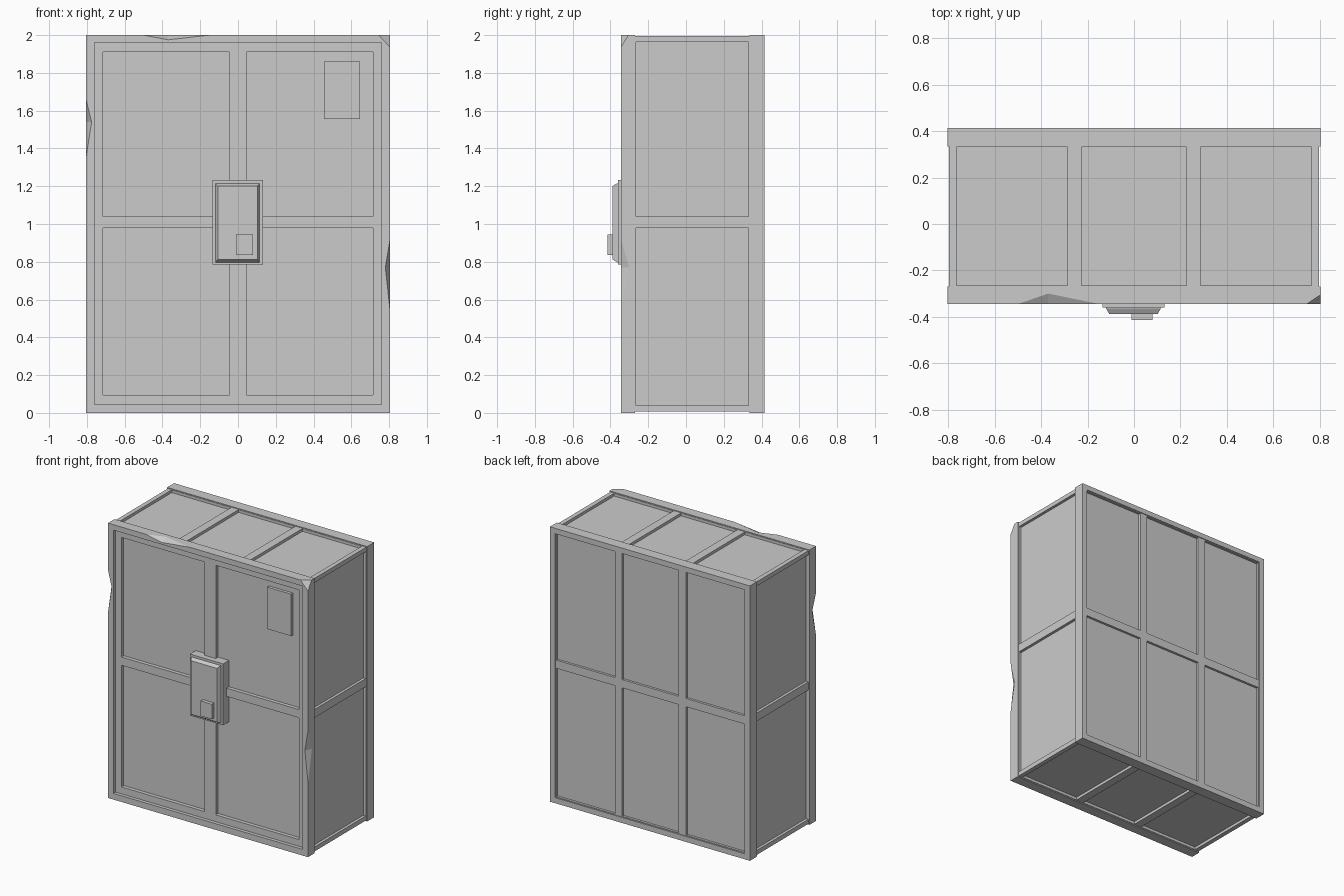
import bpy, bmesh
from mathutils import Vector

if "Cube" in bpy.data.objects:
    bpy.data.objects.remove(bpy.data.objects["Cube"])


def to_object(name, bm):
    bmesh.ops.recalc_face_normals(bm, faces=bm.faces)
    mesh = bpy.data.meshes.new(name)
    bm.to_mesh(mesh)
    bm.free()
    ob = bpy.data.objects.new(name, mesh)
    bpy.context.collection.objects.link(ob)
    return ob


def loft(bm, sections):
    """Closed skin through rectangles (y, x0, x1, z0, z1), front to back."""
    rings = [[bm.verts.new((x, y, z)) for x, z in ((x0, z0), (x1, z0), (x1, z1), (x0, z1))]
             for y, x0, x1, z0, z1 in sections]
    for a, b in zip(rings, rings[1:]):
        for i in range(4):
            j = (i + 1) % 4
            bm.faces.new((a[i], a[j], b[j], b[i]))
    bm.faces.new(rings[0])
    bm.faces.new(rings[-1])


def box(bm, xs, ys, zs):
    loft(bm, [(y, *xs, *zs) for y in ys])


def chip(bm, points, pivot_ids):
    """Tetrahedral cutter, enlarged about a point lying on its cutting planes."""
    pts = [Vector(p) for p in points]
    pivot = sum((pts[i] for i in pivot_ids), Vector()) / len(pivot_ids)
    v = [bm.verts.new(pivot + (p - pivot) * 1.5) for p in pts]
    for ids in ((0, 1, 2), (0, 1, 3), (0, 2, 3), (1, 2, 3)):
        bm.faces.new([v[i] for i in ids])


def cut(target, bm):
    cutter = to_object("cutter", bm)
    cutter.hide_render = True
    mod = target.modifiers.new("cut", 'BOOLEAN')
    mod.operation = 'DIFFERENCE'
    mod.solver = 'EXACT'
    mod.use_self = True
    mod.object = cutter
    bpy.context.view_layer.objects.active = target
    bpy.ops.object.modifier_apply(modifier=mod.name)
    bpy.data.objects.remove(cutter)


# cabinet body: front and back rims slightly proud of the walls
W, F, B = 0.805, -0.345, 0.415
F2, B2 = -0.27, 0.335
rim, wall = (-W, W, 0, 2), (-0.798, 0.798, 0.007, 1.994)
bm = bmesh.new()
loft(bm, [(F, *rim), (F2, *rim), (F2, *wall), (B2, *wall), (B2, *rim), (B, *rim)])
body = to_object("cabinet_body", bm)

columns = ((-0.765, -0.287), (-0.227, 0.227), (0.287, 0.765))
rows = ((0.04, 0.98), (1.04, 1.963))

# door recess, shallow back recess, side / top / bottom panels, edge chips
bm = bmesh.new()
box(bm, (-0.76, 0.76), (-0.5, -0.32), (0.045, 1.96))
box(bm, (-0.765, 0.765), (0.409, 0.5), (0.04, 1.963))
for zs in rows:
    for xs in ((0.778, 0.9), (-0.9, -0.778)):
        box(bm, xs, (-0.266, 0.331), zs)
for xs in columns:
    for zs in ((1.974, 2.1), (-0.1, 0.027)):
        box(bm, xs, (-0.266, 0.331), zs)
chip(bm, [(-0.50, F, 2), (-0.15, F, 2), (-0.37, F, 1.975), (-0.37, -0.30, 2)], (2, 3))
chip(bm, [(-W, F, 1.35), (-W, F, 1.66), (-0.775, F, 1.54), (-W, -0.30, 1.54)], (2, 3))
chip(bm, [(W, F, 0.54), (W, F, 0.92), (0.78, F, 0.77), (W, -0.30, 0.77)], (2, 3))
chip(bm, [(0.745, F, 2), (W, -0.305, 2), (W, F, 1.935), (W, F, 2)], (0, 1, 2))
cut(body, bm)

# door panels and back panels
bm = bmesh.new()
for zs in ((0.095, 0.98), (1.04, 1.91)):
    for xs in ((-0.715, -0.045), (0.045, 0.715)):
        box(bm, xs, (-0.5, -0.293), zs)
for zs in ((0.046, 0.98), (1.04, 1.957)):
    for xs in ((-0.759, -0.287), (-0.227, 0.227), (0.287, 0.759)):
        box(bm, xs, (0.392, 0.5), zs)
cut(body, bm)

# label plate on the upper right door panel
bm = bmesh.new()
box(bm, (0.455, 0.647), (-0.315, -0.29), (1.555, 1.86))
to_object("label_plate", bm)

# lock: base plate, tapered housing, keypad
bm = bmesh.new()
box(bm, (-0.135, 0.132), (-0.36, -0.29), (0.785, 1.232))
to_object("lock_base", bm)

bm = bmesh.new()
loft(bm, [(-0.388, -0.107, 0.102, 0.812, 1.202),
          (-0.365, -0.12, 0.115, 0.797, 1.215),
          (-0.355, -0.12, 0.115, 0.797, 1.215)])
to_object("lock_housing", bm)

bm = bmesh.new()
box(bm, (-0.01, 0.08), (-0.415, -0.38), (0.836, 0.945))
to_object("lock_button", bm)
